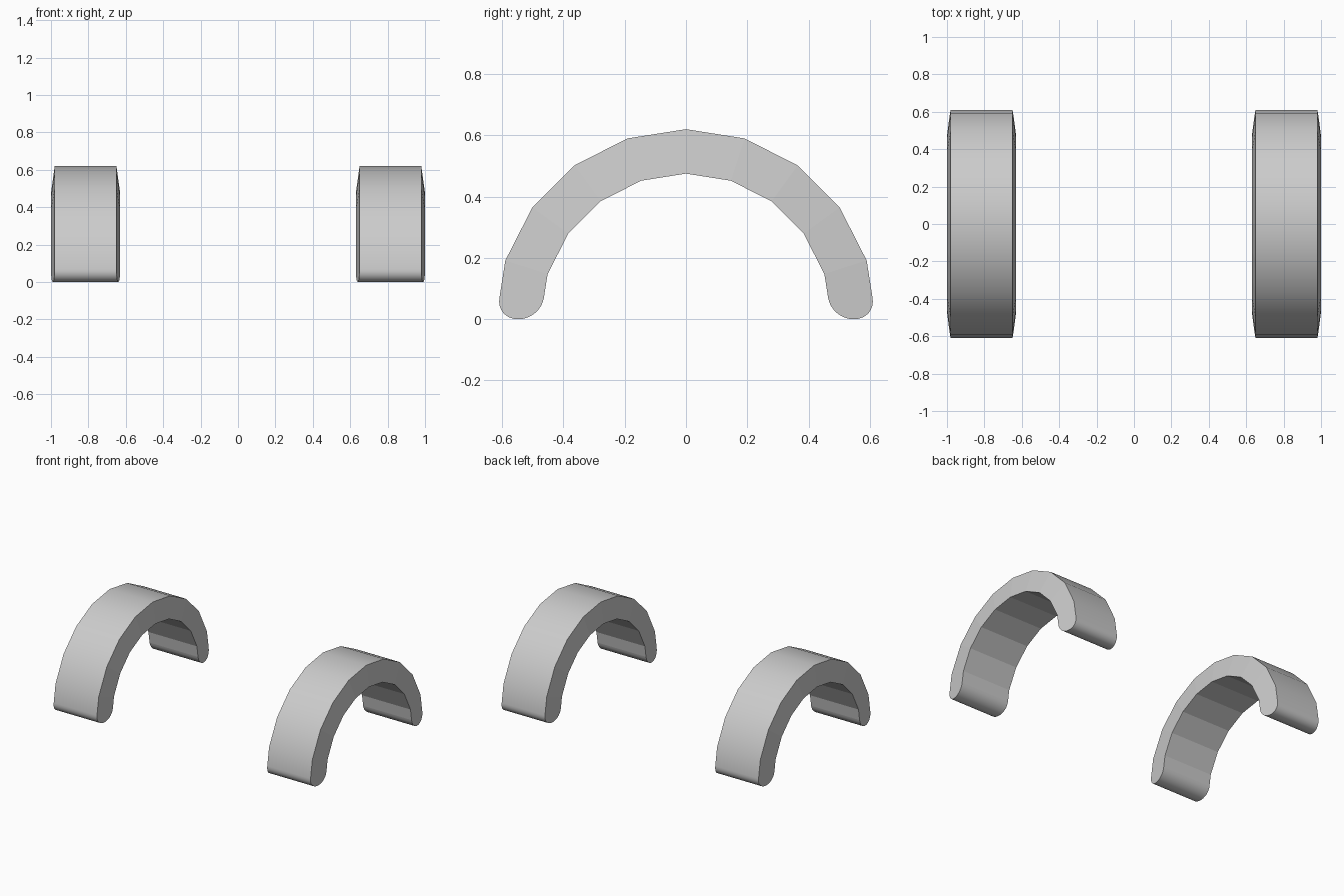
import bpy, bmesh
from math import sin, cos, pi, radians

if "Cube" in bpy.data.objects:
    bpy.data.objects.remove(bpy.data.objects["Cube"])

R_OUT, R_IN = 0.62, 0.475        # arch radii
STEP, SEGS = radians(18), 10     # low-poly facets over half a circle
HALF_IN, HALF_OUT = 0.185, 0.165 # half widths at inner and outer surface
BEVEL, BEVEL_SEGS = 0.07, 8      # rounding of the feet


def arc(r):
    return [(r * cos(k * STEP), r * sin(k * STEP), r == R_OUT) for k in range(1, SEGS)]


def fillet(corner_y, bottom_dir):
    # rounded foot corner, running from the leg side to the underside
    a = (-BEVEL * sin(STEP / 2), BEVEL * cos(STEP / 2))
    pts = []
    for i in range(BEVEL_SEGS + 1):
        t = i / BEVEL_SEGS * pi / 2
        pts.append((corner_y + a[0] * (1 - sin(t)) + bottom_dir * BEVEL * (1 - cos(t)),
                    a[1] * (1 - sin(t))))
    return pts


def make_arch(name, cx):
    bm = bmesh.new()

    def pair(y, z, t):
        h = HALF_IN + (HALF_OUT - HALF_IN) * t
        return [bm.verts.new((cx - h, y, z)), bm.verts.new((cx + h, y, z))]

    outer = [pair(y, z, 1) for y, z, _ in arc(R_OUT)]
    inner = [pair(y, z, 0) for y, z, _ in arc(R_IN)]

    # rounded feet, right then left, each from outer to inner
    profile = fillet(R_OUT, -1) + fillet(R_IN, 1)[::-1]
    c, s = cos(STEP / 2), sin(STEP / 2)
    feet = [[pair(side * y, z, (y * c + z * s - R_IN * c) / ((R_OUT - R_IN) * c))
             for y, z in profile] for side in (1, -1)]

    # outer, underside and inner surfaces
    def strip(rows, smooth):
        for p, q in zip(rows, rows[1:]):
            f = bm.faces.new((p[0], p[1], q[1], q[0]))
            f.smooth = smooth

    strip(feet[0][::-1] + outer + feet[1], True)
    strip([feet[1][-1]] + inner[::-1] + [feet[0][-1]], False)

    # slanted side walls
    for i in (0, 1):
        for k in range(len(outer) - 1):
            bm.faces.new((outer[k][i], outer[k + 1][i], inner[k + 1][i], inner[k][i]))
        for foot, k in ((feet[0], 0), (feet[1], -1)):
            bm.faces.new([outer[k][i]] + [p[i] for p in foot] + [inner[k][i]])

    bmesh.ops.recalc_face_normals(bm, faces=bm.faces)
    mesh = bpy.data.meshes.new(name)
    bm.to_mesh(mesh)
    bm.free()
    bpy.context.collection.objects.link(bpy.data.objects.new(name, mesh))


make_arch("left_arch", -0.815)
make_arch("right_arch", 0.815)
